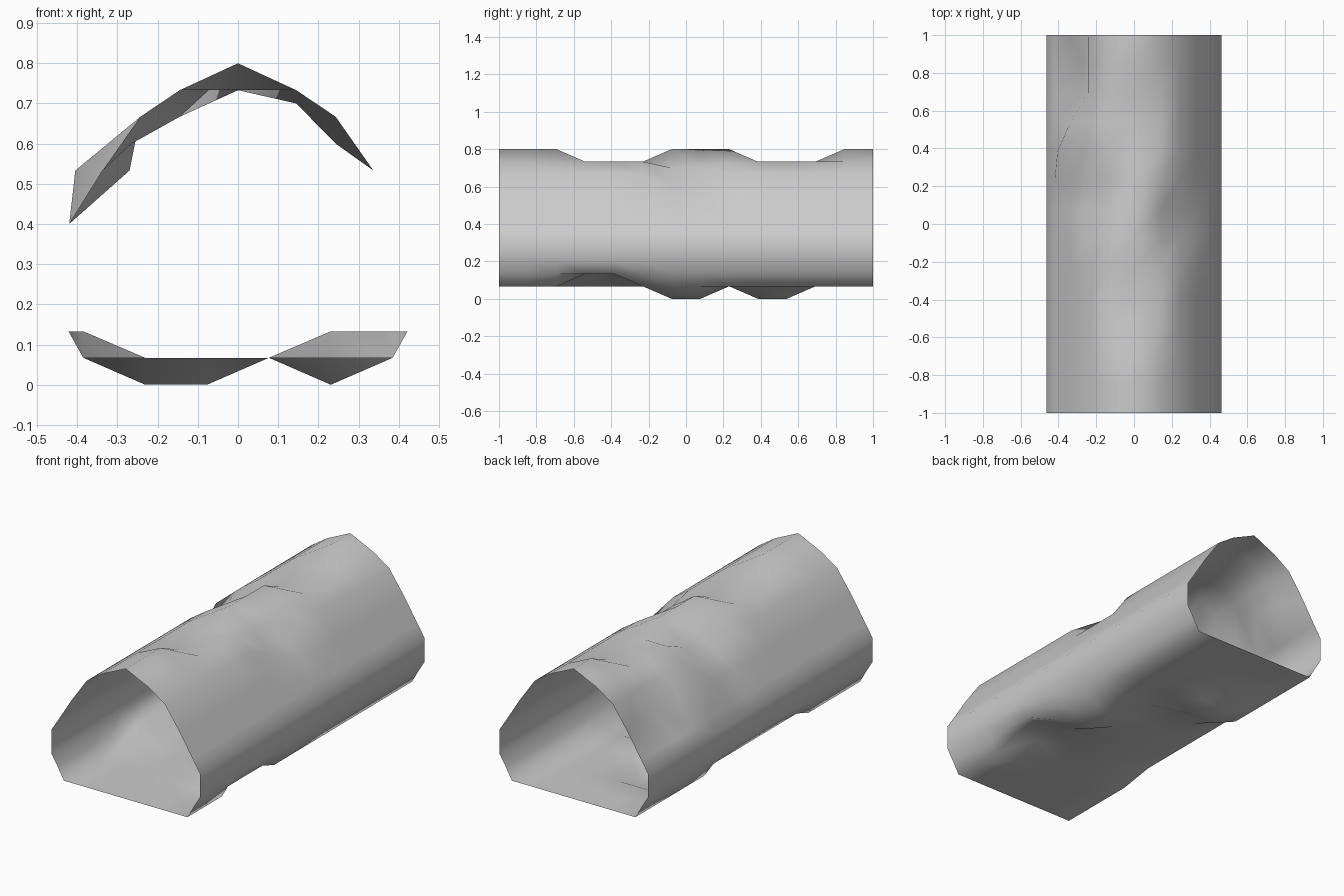
import bpy, bmesh

# Half cross-section from the roof ridge down to the floor centre (x, z)
HALF = [(0.145, 0.733), (0.243, 0.667), (0.337, 0.533), (0.42, 0.40),
        (0.463, 0.333), (0.463, 0.20), (0.422, 0.133), (0.385, 0.067),
        (0.231, 0.067), (0.077, 0.067)]
right = HALF
left = [(-x, z) for x, z in reversed(HALF)]
PROFILE = [(0.0, 0.80)] + right + left
N = len(PROFILE)
RINGS = 14

# Dents and bulges: (profile point, rings, moved x, moved z)
DENTS = [
    ((0.0, 0.80), (3, 4, 5), 0.0, 0.733),         # ridge dips
    ((0.0, 0.80), (9, 10, 11), 0.0, 0.733),
    ((0.145, 0.733), (6, 7), 0.145, 0.70),        # right roof dent
    ((0.243, 0.667), (6, 7), 0.243, 0.60),
    ((-0.145, 0.733), (7, 8), -0.145, 0.667),     # left roof dents
    ((-0.243, 0.667), (7, 8), -0.265, 0.60),
    ((-0.337, 0.533), (9,), -0.405, 0.533),       # left bulge
    ((-0.337, 0.533), (11, 12), -0.27, 0.533),    # left wall hollow
    ((0.385, 0.067), (3, 4), 0.36, 0.133),        # raised right floor edge
    ((0.231, 0.067), (3, 4), 0.231, 0.133),
    ((-0.385, 0.067), (4, 5, 6, 7, 8), -0.385, 0.133),  # raised left floor edge
    ((0.231, 0.067), (6, 7), 0.231, 0.0),         # sunken floor
    ((-0.231, 0.067), (9, 10), -0.231, 0.0),
    ((-0.077, 0.067), (9, 10), -0.077, 0.0),
]
moved = {(PROFILE.index(p), r): (x, z) for p, rings, x, z in DENTS for r in rings}

# Open-ended cave passage shell
bm = bmesh.new()
rings = []
for r in range(RINGS):
    y = -1 + 2 * r / (RINGS - 1)
    ring = []
    for i, p in enumerate(PROFILE):
        x, z = moved.get((i, r), p)
        ring.append(bm.verts.new((x, y, z)))
    rings.append(ring)
for a, b in zip(rings, rings[1:]):
    for i in range(N):
        k = (i + 1) % N
        bm.faces.new((a[i], a[k], b[k], b[i])).smooth = True
mesh = bpy.data.meshes.new("tunnel_shell")
bm.to_mesh(mesh)
bm.free()
bpy.context.collection.objects.link(bpy.data.objects.new("tunnel_shell", mesh))
